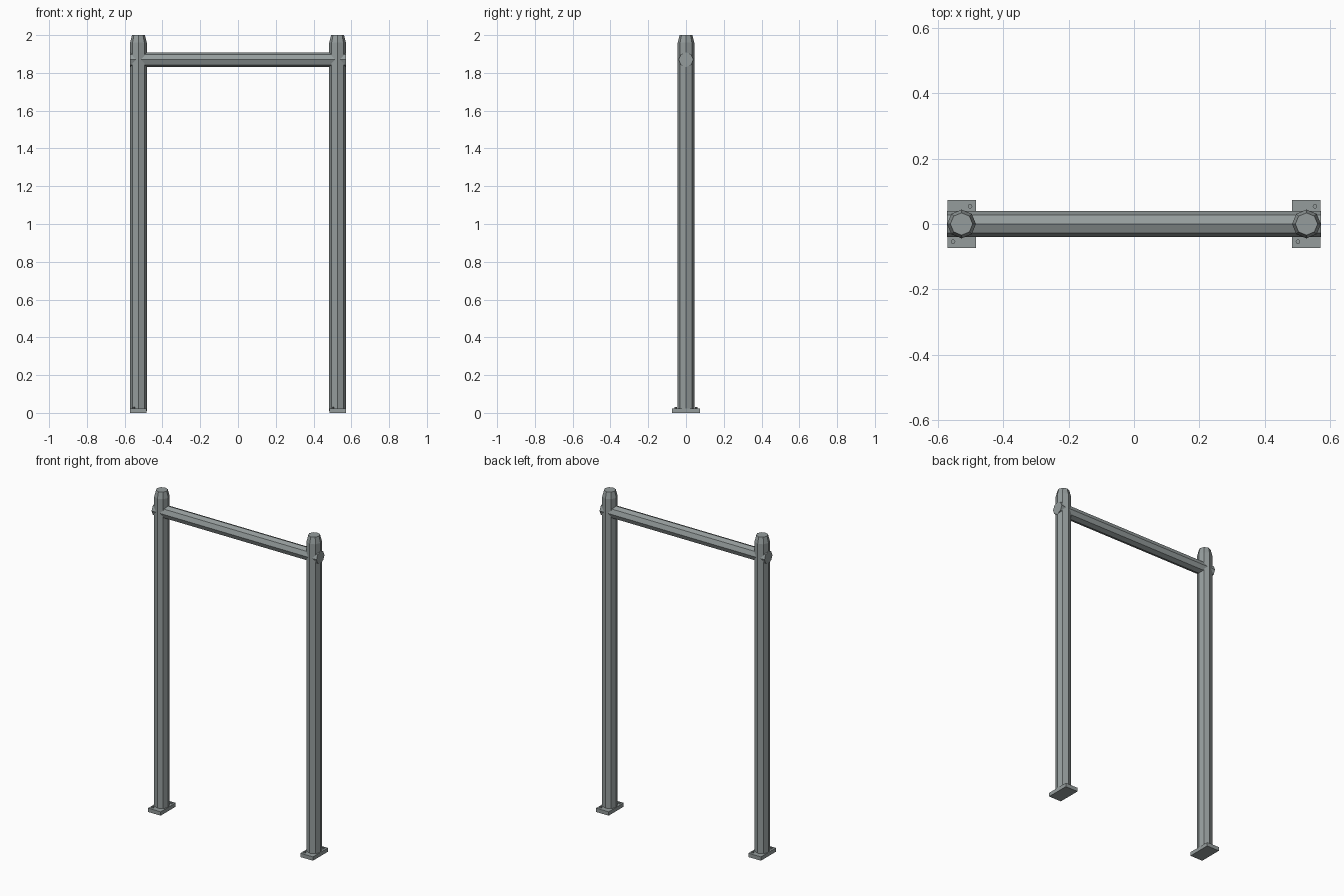
import bpy, bmesh, math
from mathutils import Matrix

if "Cube" in bpy.data.objects:
    bpy.data.objects.remove(bpy.data.objects["Cube"])

steel = bpy.data.materials.new("grey_steel")
steel.diffuse_color = (0.30, 0.335, 0.335, 1)
steel.use_nodes = True
steel.node_tree.nodes["Principled BSDF"].inputs["Base Color"].default_value = steel.diffuse_color


def finish(bm, name):
    bmesh.ops.recalc_face_normals(bm, faces=bm.faces)
    mesh = bpy.data.meshes.new(name)
    bm.to_mesh(mesh)
    bm.free()
    mesh.materials.append(steel)
    obj = bpy.data.objects.new(name, mesh)
    bpy.context.collection.objects.link(obj)
    return obj


def lathe(name, rings, loc, sides=8, rot=Matrix()):
    """Prism through (radius, height) rings, with a corner on each axis."""
    bm = bmesh.new()
    loops = [[bm.verts.new((r * math.cos(math.tau * i / sides),
                            r * math.sin(math.tau * i / sides), z))
              for i in range(sides)] for r, z in rings]
    for a, b in zip(loops, loops[1:]):
        for i in range(sides):
            j = (i + 1) % sides
            bm.faces.new((a[i], a[j], b[j], b[i]))
    bm.faces.new(loops[0])
    bm.faces.new(loops[-1])
    bm.transform(Matrix.Translation(loc) @ rot)
    return finish(bm, name)


def box(name, size, loc):
    bm = bmesh.new()
    bmesh.ops.create_cube(bm, size=1)
    bm.transform(Matrix.Translation(loc) @ Matrix.Diagonal((*size, 1)))
    return finish(bm, name)


for side, x in (("left", -0.527), ("right", 0.527)):
    # Octagonal upright with tapered top
    lathe(side + "_post", [(0.044, 0.01), (0.044, 1.96), (0.034, 2.0)], (x, 0, 0))
    # Foot plate with two bolts on opposite corners
    box(side + "_foot_plate", (0.087, 0.148, 0.024), (x, 0, 0.012))
    for n, s in enumerate((1, -1)):
        lathe(f"{side}_bolt_{n + 1}", [(0.007, 0.02), (0.007, 0.031)],
              (x + s * 0.026, s * 0.054, 0))

# Horizontal bar running through both posts
lathe("crossbar", [(0.039, -0.571), (0.039, 0.571)], (0, 0, 1.87),
      rot=Matrix.Rotation(math.pi / 2, 4, 'Y'))
